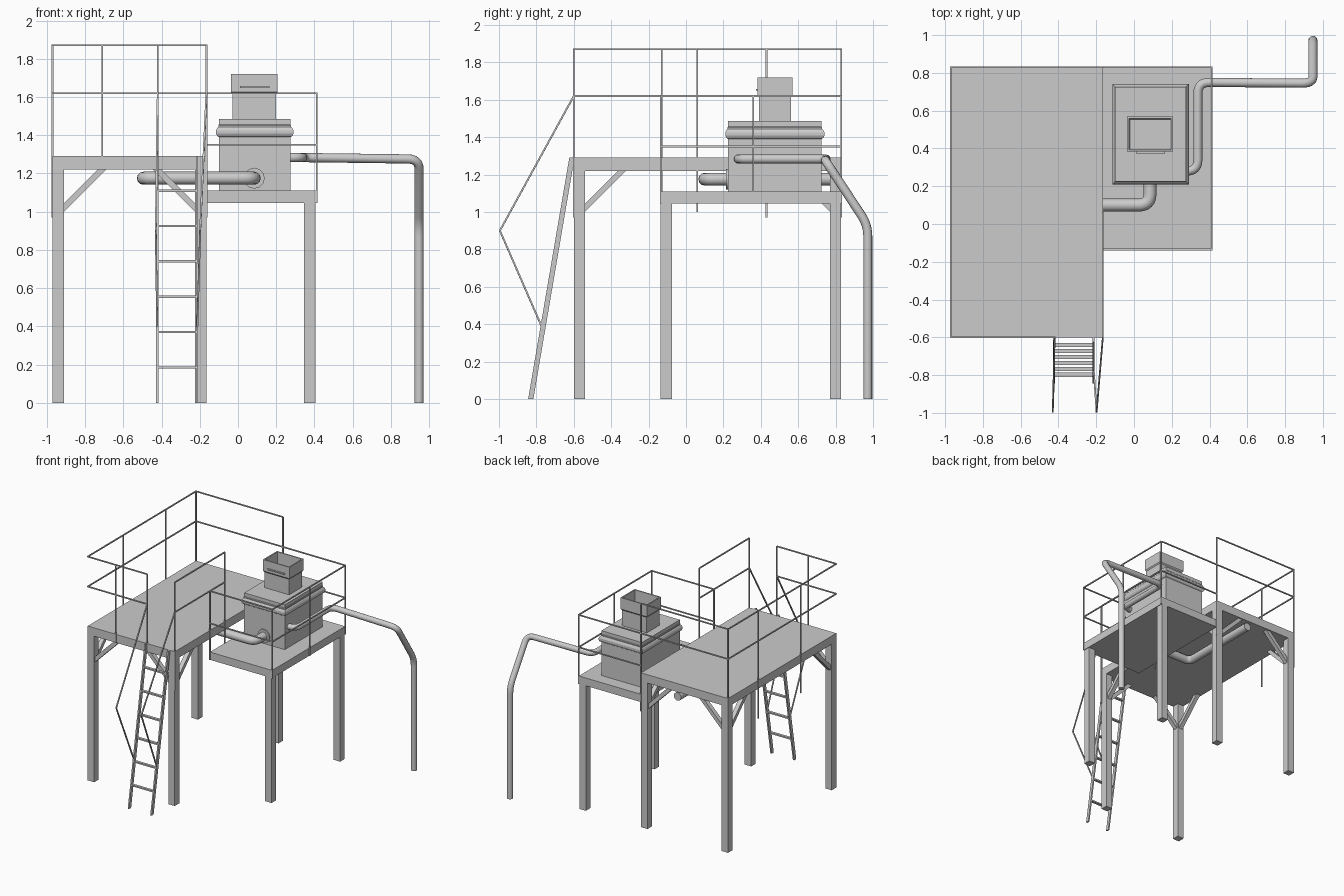
import bpy, bmesh
from mathutils import Vector

if "Cube" in bpy.data.objects:
    bpy.data.objects.remove(bpy.data.objects["Cube"])


def mesh_object(name, bm):
    bmesh.ops.recalc_face_normals(bm, faces=bm.faces)
    me = bpy.data.meshes.new(name)
    bm.to_mesh(me)
    bm.free()
    ob = bpy.data.objects.new(name, me)
    bpy.context.collection.objects.link(ob)
    return ob


def add_box(bm, x0, x1, y0, y1, z0, z1):
    vs = bmesh.ops.create_cube(bm, size=1)["verts"]
    for v in vs:
        v.co = Vector((x1 if v.co.x > 0 else x0, y1 if v.co.y > 0 else y0, z1 if v.co.z > 0 else z0))


def box(name, *b):
    bm = bmesh.new()
    add_box(bm, *b)
    return mesh_object(name, bm)


def add_bar(bm, a, b, w=0.009, d=None):
    # square bar between two points
    a, b = Vector(a), Vector(b)
    t = (b - a).normalized()
    s = t.cross(Vector((0, 0, 1)))
    s = s.normalized() if s.length > 1e-4 else Vector((1, 0, 0))
    u, d = s.cross(t), d or w
    q = [s * w / 2 * i + u * d / 2 * j for i, j in ((-1, -1), (1, -1), (1, 1), (-1, 1))]
    r0, r1 = [[bm.verts.new(p + c) for c in q] for p in (a, b)]
    bm.faces.new(r0)
    bm.faces.new(r1)
    for i in range(4):
        bm.faces.new((r0[i], r0[i - 1], r1[i - 1], r1[i]))


def bars(name, segs, **kw):
    bm = bmesh.new()
    for a, b in segs:
        add_bar(bm, a, b, **kw)
    return mesh_object(name, bm)


def prism(name, pts, depth):
    # polygon extruded along a vector
    bm = bmesh.new()
    f = bm.faces.new([bm.verts.new(p) for p in pts])
    ext = bmesh.ops.extrude_face_region(bm, geom=[f], use_keep_orig=True)
    bmesh.ops.translate(bm, vec=depth, verts=[v for v in ext["geom"] if isinstance(v, bmesh.types.BMVert)])
    return mesh_object(name, bm)


def loft(name, x0, x1, y0, y1, profile):
    # stacked rectangles: (z, outward growth)
    bm = bmesh.new()
    rings = [[bm.verts.new(p) for p in ((x0 - g, y0 - g, z), (x1 + g, y0 - g, z), (x1 + g, y1 + g, z), (x0 - g, y1 + g, z))]
             for z, g in profile]
    for a, b in zip(rings, rings[1:]):
        for i in range(4):
            bm.faces.new((a[i - 1], a[i], b[i], b[i - 1]))
    bm.faces.new(rings[0])
    bm.faces.new(rings[-1])
    return mesh_object(name, bm)


def pipe(name, pts, r, bend):
    # round pipe along a path with rounded corners
    p = [Vector(q) for q in pts]
    path = [p[0]]
    for a, b, c in zip(p, p[1:], p[2:]):
        s, e = b + (a - b).normalized() * bend, b + (c - b).normalized() * bend
        path += [s * (1 - t) ** 2 + b * 2 * t * (1 - t) + e * t * t for t in (i / 6 for i in range(7))]
    path.append(p[-1])
    cu = bpy.data.curves.new(name, "CURVE")
    cu.dimensions = "3D"
    cu.bevel_depth, cu.bevel_resolution, cu.use_fill_caps = r, 4, True
    sp = cu.splines.new("POLY")
    sp.points.add(len(path) - 1)
    for q, v in zip(sp.points, path):
        q.co = (*v, 1)
    sp.use_smooth = True
    ob = bpy.data.objects.new(name, cu)
    bpy.context.collection.objects.link(ob)


# decks
L, R, F, B = -0.97, -0.165, -0.60, 0.83
box("upper_deck", L, R, F, B, 1.22, 1.29)
box("lower_deck", R, 0.41, -0.135, B, 1.045, 1.11)

# legs
for n, x, y, h in (("front_left", L, F, 1.22), ("front_right", R - 0.06, F, 1.22),
                   ("back_left", L, B - 0.06, 1.22), ("back_right", R - 0.06, B - 0.06, 1.22),
                   ("lower_front", 0.345, -0.135, 1.045), ("lower_back", 0.345, B - 0.06, 1.045)):
    box(n + "_leg", x, x + 0.06, y, y + 0.06, 0, h)

# corner braces in both directions under the upper deck
prof = ((0.06, 1.0), (0.06, 1.045), (0.235, 1.22), (0.28, 1.22))
for cx, sx in ((L, 1), (R, -1)):
    for cy, sy in ((F, 1), (B, -1)):
        prism("cross_brace", [(cx + sx * a, cy + sy * 0.012, z) for a, z in prof], (0, sy * 0.036, 0))
        prism("side_brace", [(cx + sx * 0.012, cy + sy * a, z) for a, z in prof], (sx * 0.036, 0, 0))

# upper railing
rails = []
T, M = 1.87, 1.62
for z in (T, M):
    rails += [((-0.42, F, z), (L, F, z)), ((L, F, z), (L, B, z)), ((R, F, z), (R, 0.06, z))]
rails += [((L, B, T), (R, B, T)), ((L, B, M), (0.41, B, M))]
for x, y, z in ((L, -0.13, 0.97), (L, 0.43, 0.97), (L, B, 0.97), (R, F, 0.97), (R, 0.06, 1.0),
                (R, B, 0.97), (-0.71, F, 1.22), (-0.42, F, 1.22)):
    rails.append(((x, y, z), (x, y, T)))
bars("upper_railing", rails)

# lower railing
X, Y = 0.412, -0.135
rails = [((R, B, 1.35), (X, B, 1.35))]
for z in (M, 1.35):
    rails += [((R, Y, z), (X, Y, z)), ((X, Y, z), (X, B, z))]
rails += [((x, y, 1.045), (x, y, M)) for x, y in ((R, Y), (X, Y), (X, 0.36), (X, B))]
bars("lower_railing", rails)

# ladder with rungs and bent handrails
y_at = lambda z: -0.83 + 0.22 * z / 1.29
bm = bmesh.new()
for x in (-0.423, -0.215):
    prism("ladder_stile", [(x - 0.006, y_at(z) + o, z) for z, o in ((0, -0.014), (0, 0.014), (1.29, 0.014), (1.29, -0.014))],
          (0.012, 0, 0))
bars("ladder_rungs", [((-0.42, y_at(z), z), (-0.215, y_at(z), z)) for z in [0.185 * i for i in range(1, 7)]],
     w=0.022, d=0.012)
bm.free()
for xs in ((-0.42, -0.43, -0.423), (R, -0.198, -0.213)):
    pts = list(zip(xs, (F, -0.995, -0.775), (M, 0.9, 0.395)))
    bars("ladder_handrail", list(zip(pts, pts[1:])))

# machine housing with rounded moulding and lid
loft("machine_housing", -0.10, 0.275, 0.225, 0.725,
     [(1.11, 0), (1.39, 0), (1.396, 0.009), (1.408, 0.015), (1.425, 0.015), (1.438, 0.009), (1.444, 0.003),
      (1.452, 0.003), (1.456, 0), (1.485, 0)])

# open inlet chute
loft("inlet_chute", -0.03, 0.20, 0.39, 0.562,
     [(1.48, 0), (1.615, 0), (1.625, 0.007), (1.72, 0.007), (1.72, -0.003), (1.50, -0.008)])
box("chute_latch", 0.01, 0.165, 0.374, 0.386, 1.648, 1.658)

# pipes
pipe("suction_pipe", [(0.085, 0.24, 1.175), (0.085, 0.10, 1.175), (-0.495, 0.10, 1.175), (-0.495, 0.82, 1.175)],
     0.034, 0.06)
pipe("suction_collar", [(0.085, 0.235, 1.175), (0.085, 0.215, 1.175)], 0.055, 0)
pipe("discharge_pipe", [(0.26, 0.28, 1.283), (0.338, 0.28, 1.283), (0.338, 0.75, 1.283), (0.947, 0.745, 1.275),
                        (0.947, 0.972, 0.93), (0.947, 0.972, 0)], 0.024, 0.06)
